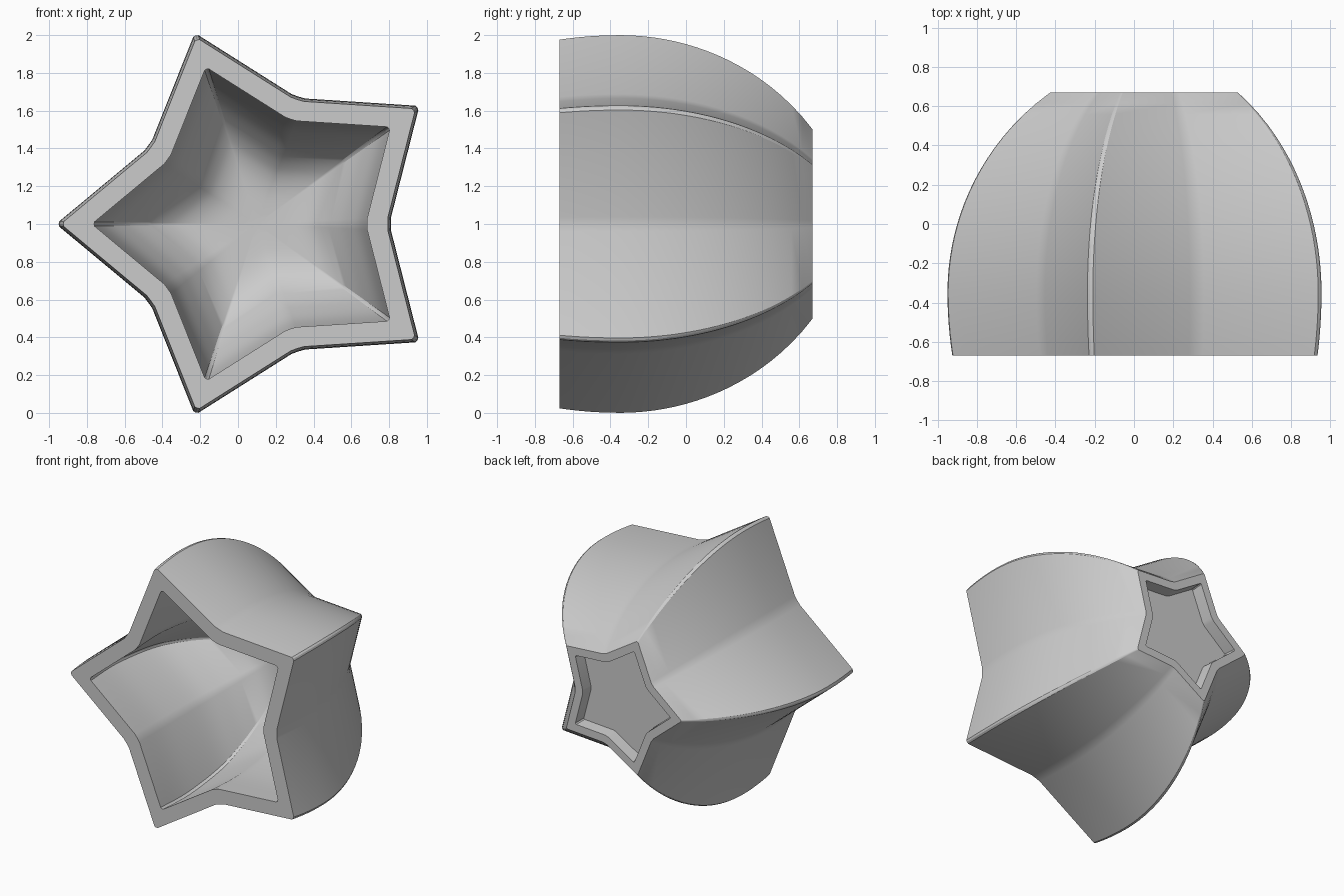
import bpy, bmesh, math
from mathutils import Vector

if "Cube" in bpy.data.objects:
    bpy.data.objects.remove(bpy.data.objects["Cube"])

CX, CZ = 0.10, 1.0   # star axis runs along y through this point
RATIO = 0.668        # inner corner radius / tip radius


def star(R, soft=1.0):
    """Five-pointed outline, tip towards -x, with softened corners."""
    def at(r, k):
        a = math.pi + k * math.pi / 5
        return Vector((r * math.cos(a), r * math.sin(a)))
    pts = []
    for k in range(10):
        tip = k % 2 == 0
        r, other = (1.013 * R, RATIO * R) if tip else (RATIO * R, 1.013 * R)
        t = (0.035 if tip else 0.06) * soft
        c = at(r, k)
        pts += [c.lerp(at(other, k - 1), t),
                at(R if tip else r * 1.012, k),
                c.lerp(at(other, k + 1), t)]
    return pts


def smooth_path(p, n=5):
    """Catmull-Rom interpolation through (y, radius) points."""
    out = []
    for i in range(len(p) - 1):
        a, b, c, d = (Vector(p[max(0, min(len(p) - 1, j))]) for j in range(i - 1, i + 3))
        for s in range(n):
            t = s / n
            out.append(0.5 * (2 * b + (c - a) * t + (2 * a - 5 * b + 4 * c - d) * t * t
                              + (3 * b - a - 3 * c + d) * t ** 3))
    return out + [Vector(p[-1])]


# outside: circular bulge, widest at y = -0.35
outside = []
for i in range(25):
    y = 0.67 - 1.34 * i / 24
    d = y + 0.35
    drop = 1.255 - math.sqrt(1.255 ** 2 - d * d)
    outside.append((y, 1.05 - drop * (1 if d > 0 else 0.6)))

# inside: hollow that rounds into a floor
inside = smooth_path([(-0.67, 0.862), (-0.35, 0.875), (0, 0.815), (0.2, 0.705),
                      (0.33, 0.58), (0.40, 0.48), (0.44, 0.38), (0.462, 0.25), (0.47, 0.06)])

# recess in the base, then outside, rim and hollow as one closed loft
profile = [(0.58, 0.425), (0.67, 0.435)] + outside + [tuple(v) for v in inside]

bm = bmesh.new()
rings = [[bm.verts.new((CX + p.x, y, CZ + p.y)) for p in star(R)] for y, R in profile]
for a, b in zip(rings, rings[1:]):
    n = len(a)
    for i in range(n):
        bm.faces.new((a[i], a[(i + 1) % n], b[(i + 1) % n], b[i]))
bm.faces.new(rings[0])
bm.faces.new(rings[-1])
bmesh.ops.recalc_face_normals(bm, faces=bm.faces)

mesh = bpy.data.meshes.new("star_bowl")
bm.to_mesh(mesh)
bm.free()
bowl = bpy.data.objects.new("star_bowl", mesh)
bpy.context.collection.objects.link(bowl)
bpy.context.view_layer.objects.active = bowl
bowl.select_set(True)
bpy.ops.object.shade_smooth_by_angle(angle=math.radians(28))
